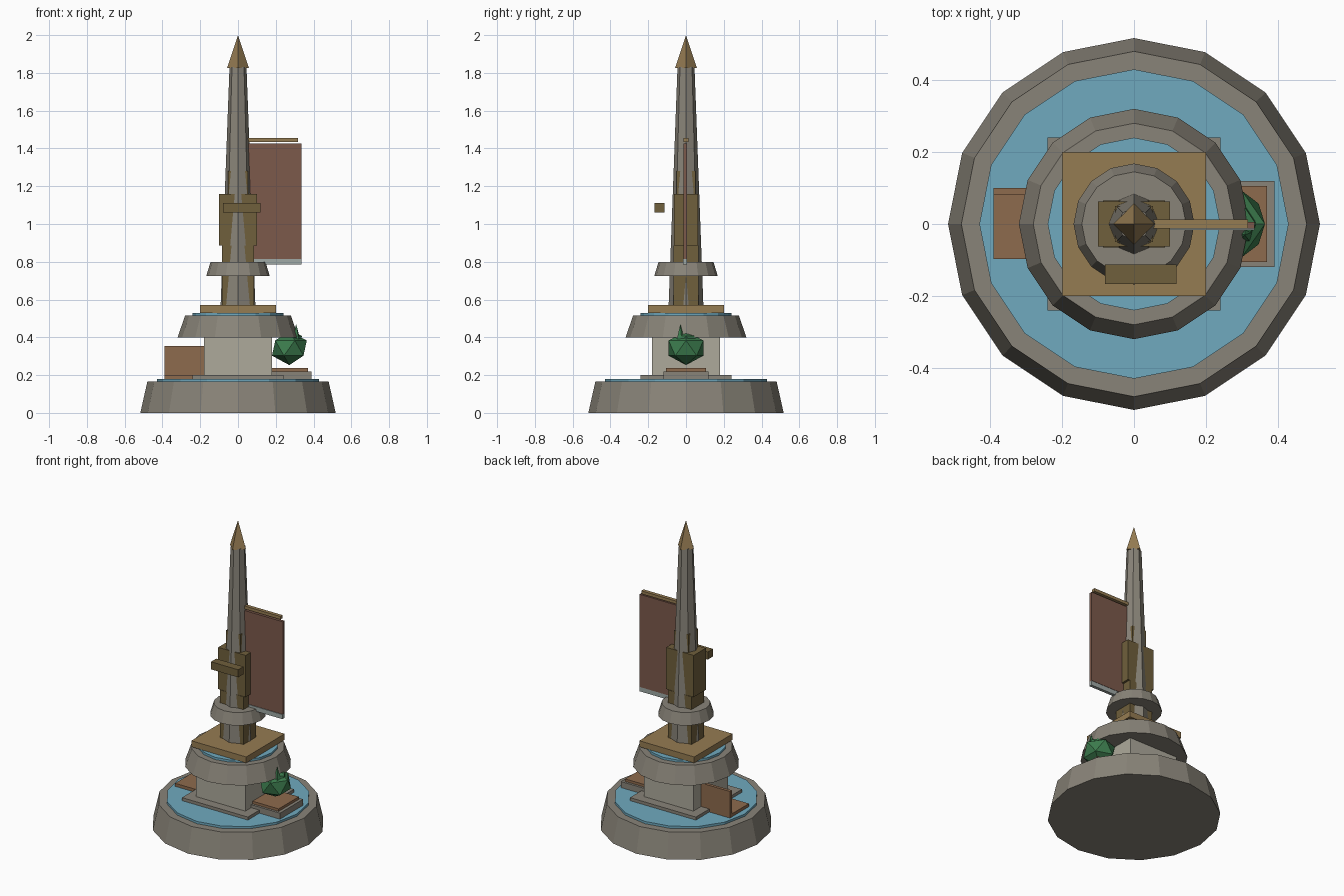
import bpy

if "Cube" in bpy.data.objects:
    bpy.data.objects.remove(bpy.data.objects["Cube"])

def mat(name, rgb):
    m = bpy.data.materials.new(name)
    m.diffuse_color = (*rgb, 1)
    m.use_nodes = True
    m.node_tree.nodes["Principled BSDF"].inputs["Base Color"].default_value = m.diffuse_color
    return m

STONE = mat("stone", (0.25, 0.23, 0.19))
PALE = mat("pale_stone", (0.42, 0.40, 0.33))
WATER = mat("water", (0.16, 0.40, 0.52))
GOLD = mat("gold", (0.30, 0.20, 0.085))
BRONZE = mat("bronze", (0.16, 0.115, 0.045))
WOOD = mat("wood", (0.27, 0.145, 0.075))
CLOTH = mat("cloth", (0.20, 0.10, 0.07))
TRIM = mat("trim", (0.35, 0.40, 0.38))
LEAF = mat("leaf", (0.045, 0.20, 0.075))

def finish(name, m):
    o = bpy.context.object
    o.name = name
    o.data.materials.append(m)
    return o

def box(name, x, y, z, m):
    """Box from (min, max) ranges on each axis."""
    bpy.ops.mesh.primitive_cube_add(size=1, location=[sum(r) / 2 for r in (x, y, z)])
    o = finish(name, m)
    o.scale = [r[1] - r[0] for r in (x, y, z)]
    return o

def frustum(name, r0, r1, z0, z1, sides, m, at=(0, 0)):
    bpy.ops.mesh.primitive_cone_add(vertices=sides, radius1=r0, radius2=r1, depth=z1 - z0,
                                    location=(at[0], at[1], (z0 + z1) / 2))
    return finish(name, m)

def blob(name, loc, scale, m):
    bpy.ops.mesh.primitive_ico_sphere_add(subdivisions=1, radius=1, location=loc)
    o = finish(name, m)
    o.scale = scale
    return o

def sym(v):
    return (-v, v)

# Tiered basins and their water
frustum("lower_basin", 0.517, 0.48, 0, 0.165, 16, STONE)
frustum("lower_water", 0.43, 0.43, 0.16, 0.18, 16, WATER)
frustum("upper_basin", 0.32, 0.28, 0.40, 0.515, 16, STONE)
frustum("upper_water", 0.24, 0.24, 0.51, 0.53, 16, WATER)
frustum("collar", 0.168, 0.145, 0.725, 0.80, 16, STONE)

# Pedestal between the basins
box("plinth", sym(0.24), sym(0.24), (0.175, 0.20), STONE)
box("pedestal", sym(0.18), sym(0.18), (0.20, 0.405), PALE)
box("gold_slab", sym(0.20), sym(0.20), (0.53, 0.57), GOLD)

# Tapered column with pointed cap
frustum("column", 0.092, 0.045, 0.57, 1.83, 8, STONE)
frustum("column_cap", 0.058, 0, 1.825, 2.0, 4, GOLD)

# Blocky statue around the column
box("statue_legs", sym(0.086), sym(0.066), (0.57, 0.885), BRONZE)
box("statue_torso", sym(0.10), sym(0.063), (0.885, 1.16), BRONZE)
box("statue_head", sym(0.053), sym(0.05), (1.16, 1.28), BRONZE)
box("statue_arm", (-0.08, 0.118), (-0.167, -0.113), (1.06, 1.11), BRONZE)

# Hanging banner
box("banner_rod", (0.0, 0.317), sym(0.012), (1.435, 1.455), GOLD)
box("banner_cloth", (0.05, 0.335), (-0.012, 0.006), (0.815, 1.425), CLOTH)
box("banner_trim", (0.05, 0.335), (-0.016, 0.004), (0.785, 0.815), TRIM)

# Bench on the left
box("bench_seat", (-0.39, -0.15), (-0.098, 0.10), (0.18, 0.20), WOOD)
box("bench_back", (-0.39, -0.15), (0.08, 0.10), (0.18, 0.355), WOOD)

# Planter and bush on the right
box("planter_base", (0.15, 0.39), sym(0.12), (0.175, 0.22), STONE)
box("planter_top", (0.17, 0.37), sym(0.105), (0.22, 0.237), WOOD)
blob("bush", (0.272, 0, 0.343), (0.103, 0.108, 0.09), LEAF)
blob("bush_crown", (0.285, 0, 0.385), (0.06, 0.065, 0.05), LEAF)
frustum("bush_spike", 0.022, 0, 0.39, 0.47, 5, LEAF, (0.308, -0.03))
